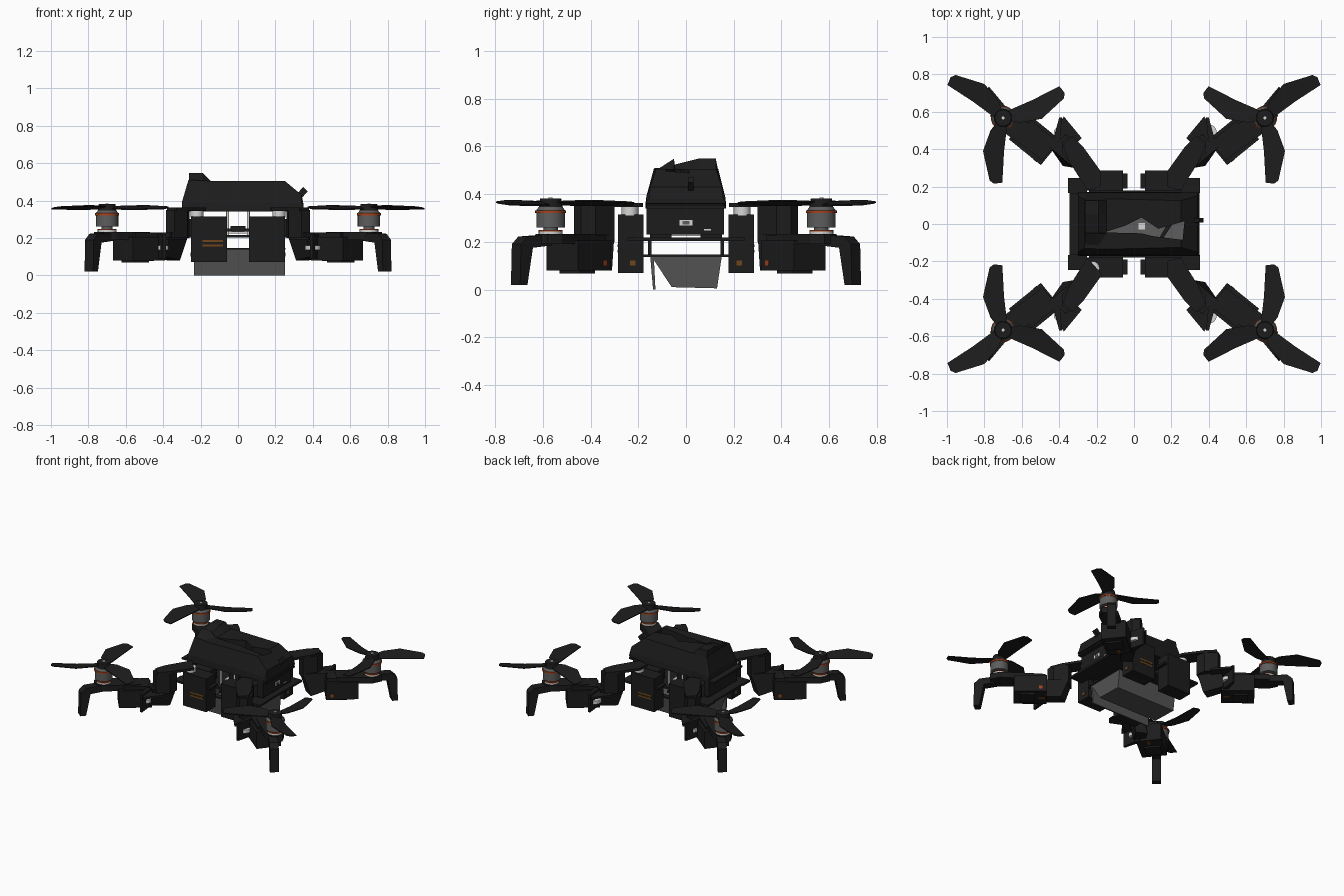
import bpy, bmesh, math
from mathutils import Matrix, Vector


def material(name, rgb):
    m = bpy.data.materials.new(name)
    m.diffuse_color = (*rgb, 1)
    return m


BLACK = material("black", (0.012, 0.012, 0.012))
GRAY = material("tray_gray", (0.085, 0.085, 0.085))
METAL = material("motor_gray", (0.11, 0.11, 0.11))
LIGHT = material("light_gray", (0.66, 0.67, 0.66))
ORANGE = material("orange", (0.36, 0.055, 0.012))
BROWN = material("dark_amber", (0.16, 0.06, 0.01))


def finish(name, bm, mat, side=(1, 1)):
    """Mirror into the wanted corner, fix normals and link the object."""
    bmesh.ops.scale(bm, vec=(side[0], side[1], 1), verts=bm.verts)
    bmesh.ops.recalc_face_normals(bm, faces=bm.faces)
    mesh = bpy.data.meshes.new(name)
    bm.to_mesh(mesh)
    bm.free()
    ob = bpy.data.objects.new(name, mesh)
    mesh.materials.append(mat)
    bpy.context.collection.objects.link(ob)
    return ob


def box(name, mat, lo, hi, side=(1, 1), yaw=0):
    bm = bmesh.new()
    bmesh.ops.create_cube(bm, size=1)
    lo, hi = Vector(lo), Vector(hi)
    mx = (Matrix.Translation((lo + hi) / 2) @ Matrix.Rotation(math.radians(yaw), 4, 'Z')
          @ Matrix.Diagonal((*(hi - lo), 1)))
    bmesh.ops.transform(bm, matrix=mx, verts=bm.verts)
    return finish(name, bm, mat, side)


def loft(name, mat, rings, side=(1, 1)):
    """Skin a list of equal-length point rings and cap both ends."""
    bm = bmesh.new()
    vs = [[bm.verts.new(p) for p in r] for r in rings]
    n = len(vs[0])
    for a, b in zip(vs, vs[1:]):
        for i in range(n):
            j = (i + 1) % n
            bm.faces.new((a[i], a[j], b[j], b[i]))
    bm.faces.new(vs[0])
    bm.faces.new(vs[-1])
    return finish(name, bm, mat, side)


def prism(name, mat, pts, z0, z1, side=(1, 1)):
    return loft(name, mat, [[(x, y, z) for x, y in pts] for z in (z0, z1)], side)


def disc(name, mat, x, y, z0, z1, r, side=(1, 1), r2=None):
    bm = bmesh.new()
    bmesh.ops.create_cone(bm, cap_ends=True, segments=24, radius1=r, radius2=r2 or r,
                          depth=z1 - z0, matrix=Matrix.Translation((x, y, (z0 + z1) / 2)))
    ob = finish(name, bm, mat, side)
    with bpy.context.temp_override(object=ob, active_object=ob, selected_objects=[ob],
                                   selected_editable_objects=[ob]):
        bpy.ops.object.shade_smooth_by_angle()
    return ob


# Canopy: lofted along x, with an irregular opening in its roof
sections = [(-0.30, 0.35, 0.37, 0.39, 0.15), (-0.265, 0.34, 0.39, 0.51, 0.13),
            (-0.15, 0.345, 0.39, 0.505, 0.135), (0.25, 0.355, 0.39, 0.505, 0.125),
            (0.34, 0.36, 0.385, 0.43, 0.15), (0.35, 0.36, 0.37, 0.38, 0.155)]
canopy = loft("canopy", BLACK, [
    [(x, -0.17, zb), (x, -0.166, zm), (x, -ht, zt), (x, ht, zt), (x, 0.164, zm), (x, 0.168, zb)]
    for x, zb, zm, zt, ht in sections])
opening = [(-0.16, -0.045), (-0.05, -0.01), (0.04, 0.035), (0.13, -0.025), (0.27, 0.015),
           (0.26, -0.085), (0.1, -0.065), (0.04, -0.05)]
cutter = prism("roof_cutter", BLACK, opening, 0.40, 0.6)
cutter.hide_render = True
cutter.hide_viewport = True
cut = canopy.modifiers.new("roof_opening", 'BOOLEAN')
cut.object = cutter
cut.solver = 'EXACT'
prism("opening_floor", METAL, opening, 0.396, 0.404)
box("opening_chip", LIGHT, (0.025, -0.03, 0.402), (0.06, 0.005, 0.41))
prism("opening_brace", BLACK, [(0.12, -0.1), (0.14, -0.1), (0.22, 0.02), (0.19, 0.02)], 0.404, 0.42)

# Raised notched crest at the tail of the canopy
crest = [(-0.133, 0.495), (-0.05, 0.548), (-0.048, 0.523), (0.05, 0.548), (0.125, 0.548), (0.135, 0.495)]
loft("tail_crest", BLACK, [[(x, y, min(z, top)) for y, z in crest]
                           for x, top in ((-0.262, 0.548), (-0.19, 0.548), (-0.147, 0.505))])

# Antenna stub on the nose
loft("antenna", BLACK, [[(x + dx, 0.02 + dy, z - dx) for dx, dy in
                         ((-0.012, -0.012), (0.012, -0.012), (0.012, 0.012), (-0.012, 0.012))]
                        for x, z in ((0.315, 0.41), (0.36, 0.46))])

# End plates with the nose sensor
prism("nose_plate", BLACK, [(0.27, -0.165), (0.32, -0.165), (0.32, 0.16), (0.27, 0.16)], 0.23, 0.37)
prism("tail_plate", BLACK, [(-0.30, -0.165), (-0.26, -0.165), (-0.26, 0.16), (-0.30, 0.16)], 0.23, 0.37)
box("sensor_plate", LIGHT, (0.318, -0.028, 0.268), (0.325, 0.028, 0.292))
box("sensor_lens", METAL, (0.324, -0.015, 0.272), (0.329, 0.015, 0.287))
box("nose_mark", LIGHT, (0.318, 0.075, 0.248), (0.323, 0.105, 0.253))

# Frame deck, rails, control board and posts
box("deck", BLACK, (-0.345, -0.17, 0.203), (0.35, 0.17, 0.217))
box("upper_deck", BLACK, (-0.345, -0.165, 0.34), (0.35, 0.165, 0.352))
box("control_board", LIGHT, (-0.06, -0.07, 0.225), (0.06, 0.07, 0.235))
box("control_chip", BLACK, (-0.04, -0.05, 0.235), (0.04, 0.05, 0.265))
for sx in (-1, 1):
    for sy in (-1, 1):
        box("deck_wing", BLACK, (0.25, 0.165, 0.203), (0.352, 0.245, 0.217), (sx, sy))
        disc("deck_post", LIGHT, 0.055, 0.12, 0.215, 0.342, 0.008, (sx, sy))
        box("deck_block", BLACK, (0.13, 0.06, 0.217), (0.28, 0.15, 0.30), (sx, sy))
        box("tray_hanger", BLACK, (0.19, 0.145, 0.14), (0.22, 0.16, 0.205), (sx, sy))

# Open gray tray underneath, with a flange and a dark rim
section = [(-0.145, 0.14), (-0.06, 0.01), (0.13, 0.005), (0.15, 0.14),
           (0.142, 0.14), (0.123, 0.013), (-0.056, 0.018), (-0.135, 0.14)]
loft("tray", GRAY, [[(x, y, z) for y, z in section] for x in (-0.235, 0.25)])
for name, x in (("tray_tail_wall", -0.235), ("tray_nose_wall", 0.242)):
    loft(name, GRAY, [[(x + t, y, z) for y, z in section[:4]] for t in (0, 0.008)])
loft("tray_flange", GRAY, [[(x, -0.15, 0.14), (x, -0.138, 0.0), (x, -0.128, 0.0), (x, -0.135, 0.14)]
                           for x in (-0.235, 0.25)])
for sy in (-1, 1):
    box("tray_side_rim", BLACK, (-0.24, 0.14, 0.137), (0.255, 0.178, 0.146), (1, sy))
for x in (-0.24, 0.243):
    box("tray_end_rim", BLACK, (x, -0.17, 0.137), (x + 0.012, 0.17, 0.146))

# Propeller blade outline: distance along blade, sideways offset, height
BLADE = [(0.02, -0.02, 0.356), (0.08, -0.012, 0.354), (0.18, 0.006, 0.352), (0.345, 0.025, 0.356),
         (0.348, 0.07, 0.362), (0.33, 0.092, 0.366), (0.17, 0.118, 0.373), (0.06, 0.07, 0.37),
         (0.01, 0.02, 0.366)]
MX, MY = 0.70, 0.567

for sx in (-1, 1):
    for sy in (-1, 1):
        s = (sx, sy)
        # Shoulder servo beside the deck, with its horn and labels
        box("shoulder_servo", BLACK, (0.06, 0.178, 0.07), (0.25, 0.285, 0.315), s)
        box("servo_flange", BLACK, (0.035, 0.19, 0.235), (0.07, 0.27, 0.25), s)
        box("servo_label", BROWN, (0.248, 0.212, 0.10), (0.254, 0.235, 0.122), s)
        if sx * sy > 0:
            for z in (0.155, 0.178):
                box("servo_name_strip", BROWN, (0.08, 0.283, z), (0.19, 0.2865, z + 0.011), s)
        disc("servo_horn", LIGHT, 0.22, 0.235, 0.31, 0.347, 0.035, s)

        # Arm plate, upright bracket and elbow
        inner = [(0.17, 0.27), (0.25, 0.18)] if s == (-1, -1) else [(0.18, 0.285), (0.175, 0.20), (0.25, 0.18)]
        prism("arm_plate", BLACK, inner + [(0.35, 0.34), (0.38, 0.42), (0.33, 0.47), (0.27, 0.41)],
              0.345, 0.362, s)
        prism("upright_bracket", BLACK, [(0.26, 0.34), (0.32, 0.30), (0.385, 0.38), (0.385, 0.44),
                                         (0.34, 0.47), (0.27, 0.41)], 0.20, 0.35, s)
        loft("bracket_foot", BLACK, [
            [(0.31, 0.35, 0.08), (0.38, 0.31, 0.08), (0.44, 0.40, 0.10), (0.39, 0.47, 0.10)],
            [(0.26, 0.34, 0.23), (0.32, 0.30, 0.23), (0.45, 0.41, 0.23), (0.36, 0.48, 0.23)]], s)
        prism("bracket_ear", BLACK, [(0.28, 0.46), (0.34, 0.40), (0.42, 0.46), (0.385, 0.56),
                                     (0.375, 0.575)], 0.19, 0.205, s)
        prism("elbow_wall", BLACK, [(0.385, 0.57), (0.40, 0.57), (0.44, 0.42), (0.40, 0.42)],
              0.09, 0.22, s)
        disc("elbow_horn", LIGHT, 0.40, 0.49, 0.135, 0.16, 0.042 if sx > 0 else 0.028, s)

        # Outer servo along the arm, with a lid, a lower step and small markings
        box("outer_servo", BLACK, (0.42, 0.365, 0.08), (0.64, 0.535, 0.205), s, 39)
        box("outer_servo_lid", BLACK, (0.43, 0.38, 0.205), (0.61, 0.51, 0.228), s, 39)
        box("outer_servo_step", BLACK, (0.50, 0.40, 0.068), (0.60, 0.51, 0.085), s, 39)
        box("outer_servo_dot", ORANGE, (0.518, 0.338, 0.10), (0.540, 0.343, 0.122), s, 39)
        box("outer_servo_label", BROWN, (0.45, 0.395, 0.077), (0.49, 0.415, 0.081), s, 39)

        # Motor arm and landing leg
        prism("motor_arm", BLACK, [(0.47, 0.46), (0.54, 0.38), (0.74, 0.52), (0.77, 0.58),
                                   (0.72, 0.63), (0.65, 0.61)], 0.19, 0.232, s)
        leg = [(0.0, 0.23), (0.135, 0.222), (0.17, 0.19), (0.175, 0.02), (0.135, 0.02),
               (0.105, 0.175), (0.0, 0.185)]
        c, d = math.cos(math.radians(50)), math.sin(math.radians(50))
        loft("landing_leg", BLACK, [[(0.685 + c * u - d * w, 0.58 + d * u + c * w, z)
                                     for u, z in leg] for w in (-0.03, 0.03)], s)

        # Motor
        disc("motor_mount", LIGHT, MX, MY, 0.23, 0.243, 0.05, s)
        disc("mount_ring", ORANGE, MX, MY, 0.243, 0.249, 0.05, s)
        disc("motor_stem", METAL, MX, MY, 0.24, 0.262, 0.03, s)
        disc("motor_can", METAL, MX, MY, 0.26, 0.32, 0.06, s)
        disc("motor_ring", ORANGE, MX, MY, 0.32, 0.332, 0.065, s)
        disc("motor_cap", METAL, MX, MY, 0.332, 0.346, 0.06, s, 0.05)
        disc("propeller_hub", BLACK, MX, MY, 0.344, 0.382, 0.05, s, 0.044)
        disc("shaft_tip", LIGHT, MX, MY, 0.38, 0.385, 0.008, s)

        # Three swept blades
        for k in range(3):
            a = math.radians(26.5 + 120 * k)
            outline = [(MX + u * math.cos(a) - v * math.sin(a),
                        MY + u * math.sin(a) + v * math.cos(a), z) for u, v, z in BLADE]
            loft("propeller_blade", BLACK,
                 [[(x, y, z + t) for x, y, z in outline] for t in (-0.003, 0.003)], s)
